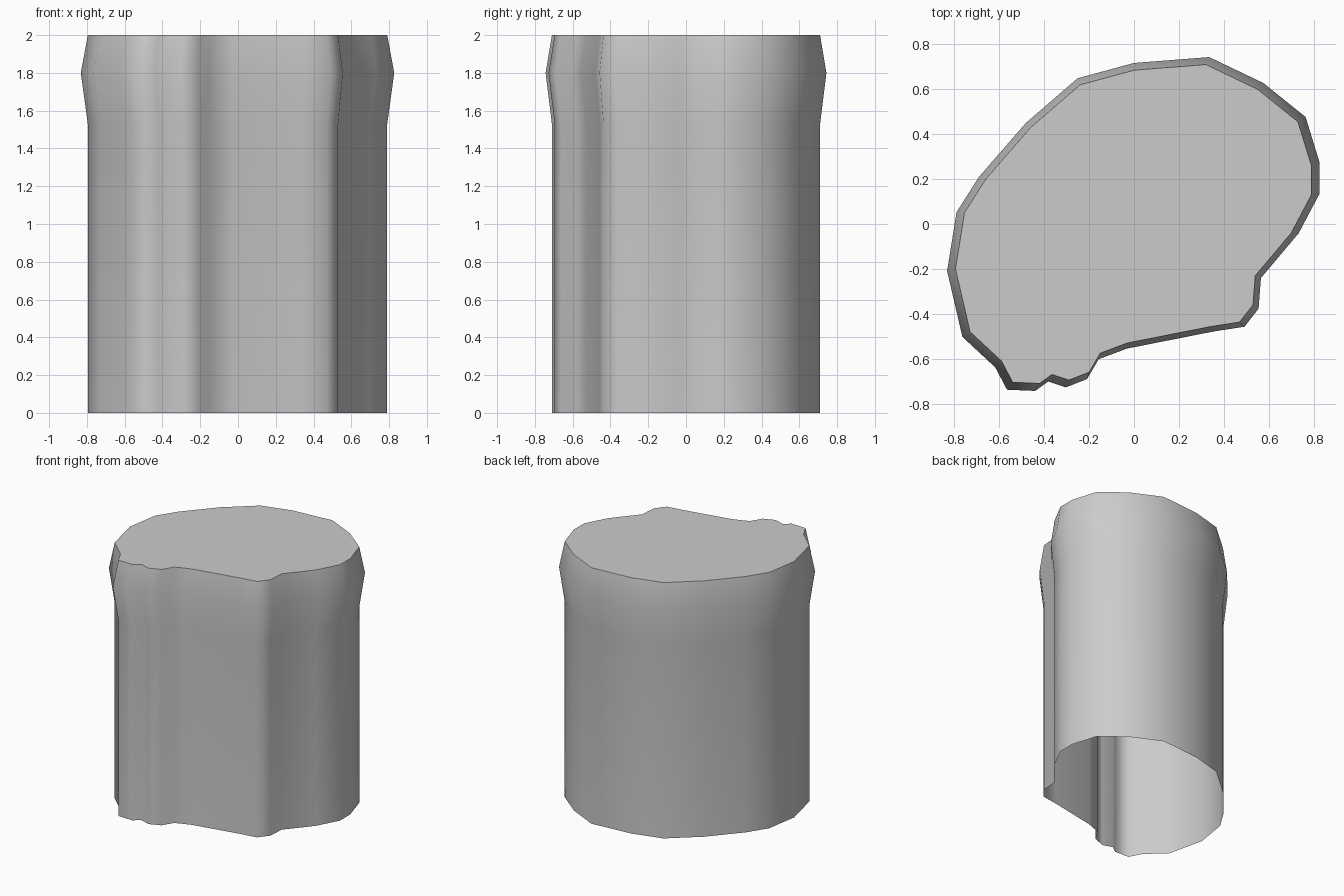
import bpy
import bmesh
from mathutils import Vector

default_cube = bpy.data.objects.get("Cube")
if default_cube:
    bpy.data.objects.remove(default_cube, do_unlink=True)


def make_material(name, colour):
    material = bpy.data.materials.new(name)
    material.use_nodes = True
    material.diffuse_color = colour
    material.node_tree.nodes["Principled BSDF"].inputs["Base Color"].default_value = colour
    return material


def build_trunk(name, outline, rings, material):
    """Loft the outline through (height, scale) rings, open below and capped on top."""
    bm = bmesh.new()
    loops = []
    for height, scale in rings:
        loops.append([bm.verts.new(Vector((x * scale, y * scale, height))) for x, y in outline])

    # Curved side wall
    count = len(outline)
    for lower, upper in zip(loops, loops[1:]):
        for i in range(count):
            j = (i + 1) % count
            wall = bm.faces.new((lower[i], lower[j], upper[j], upper[i]))
            wall.smooth = True

    # Flat cap with a crisp rim
    cap = bm.faces.new(loops[-1])
    cap.smooth = False
    for edge in cap.edges:
        edge.smooth = False

    mesh = bpy.data.meshes.new(name)
    bm.to_mesh(mesh)
    bm.free()
    mesh.materials.append(material)
    trunk = bpy.data.objects.new(name, mesh)
    bpy.context.collection.objects.link(trunk)
    return trunk


# Irregular cross-section, counter-clockwise
back_left = [(.79, .13), (.79, .26), (.73, .455), (.55, .6), (.32, .71), (0, .685)]
back_right = [(-.24, .62), (-.46, .43), (-.66, .2), (-.755, .05), (-.795, -.2)]
front_right = [(-.73, -.48), (-.59, -.61), (-.54, -.705), (-.42, -.71),
               (-.365, -.67), (-.29, -.695), (-.2, -.66), (-.15, -.575)]
front_left = [(-.03, -.53), (.34, -.457), (.47, -.437), (.53, -.36), (.54, -.23), (.7, -.04)]
outline = back_left + back_right + front_right + front_left

# Straight wall, flared collar, then the rim
rings = [(0, 1), (1.53, 1), (1.8, 1.047), (2, 1)]

grey = make_material("plain grey", (.6, .6, .6, 1))
build_trunk("trunk", outline, rings, grey)
